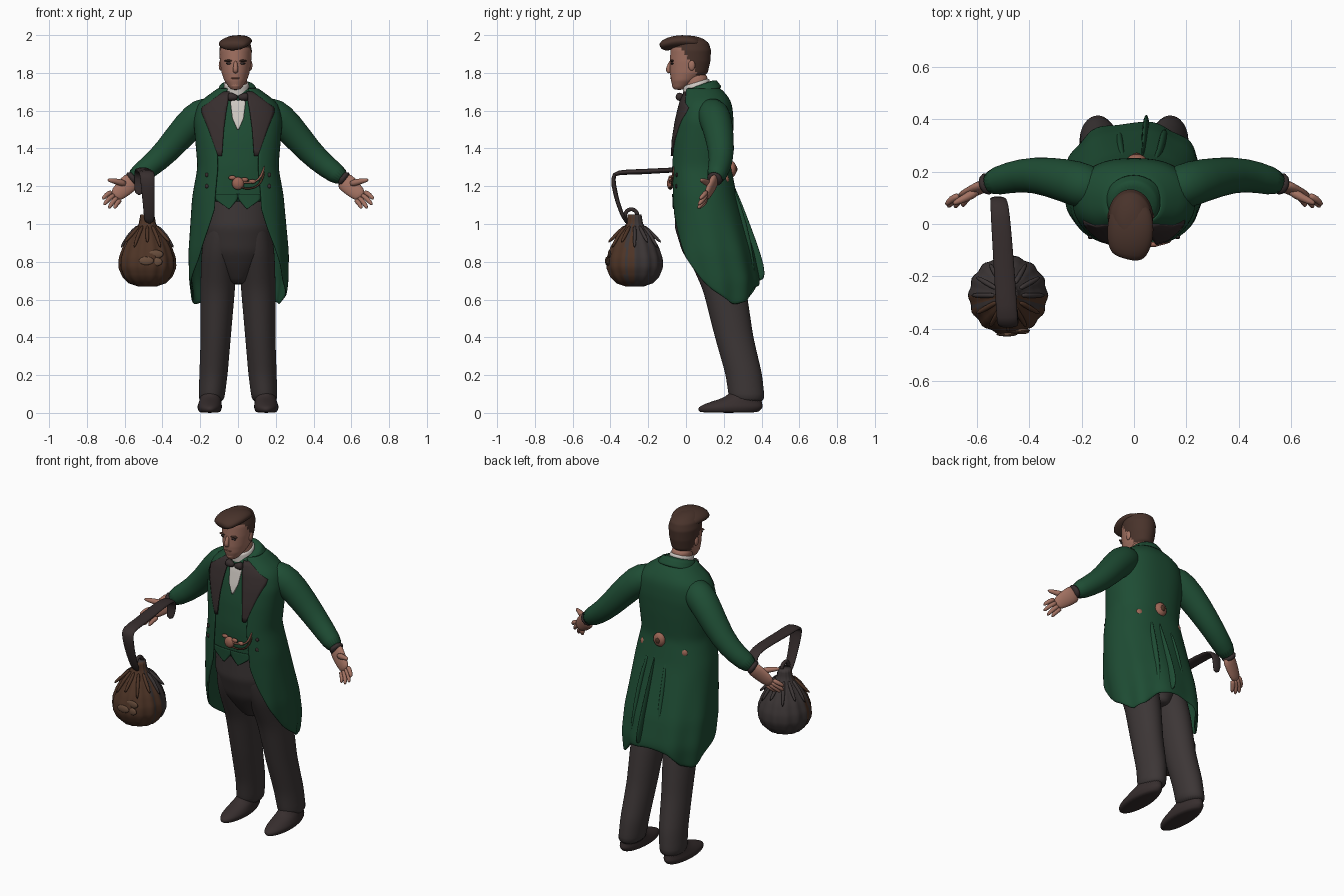
import bpy, bmesh, math
from math import sin, cos, pi
from mathutils import Vector

default_cube = bpy.data.objects.get("Cube")
if default_cube:
    bpy.data.objects.remove(default_cube)


def material(name, r, g, b):
    m = bpy.data.materials.new(name)
    m.use_nodes = True
    m.diffuse_color = (r, g, b, 1)
    bsdf = m.node_tree.nodes["Principled BSDF"]
    bsdf.inputs["Base Color"].default_value = (r, g, b, 1)
    bsdf.inputs["Roughness"].default_value = 0.8
    return m


GREEN = material("coat_green", .013, .073, .034)
TROUSER = material("trouser_grey", .046, .037, .037)
LAPEL = material("dark_brown_satin", .038, .027, .027)
SKIN = material("skin", .36, .165, .12)
HAIR = material("brown_hair", .066, .033, .024)
WHITE = material("shirt_white", .62, .58, .54)
LEATHER = material("bag_leather", .075, .034, .019)
PATCH = material("bag_patch_tan", .14, .075, .045)
ROSE = material("rose_ornament", .33, .13, .09)


def finish(name, bm, mats, rule=None, subdivide=1, thick=0):
    bmesh.ops.recalc_face_normals(bm, faces=bm.faces)
    for f in bm.faces:
        f.smooth = True
        if rule:
            f.material_index = rule(f.calc_center_median(), f.normal)
    mesh = bpy.data.meshes.new(name)
    bm.to_mesh(mesh)
    bm.free()
    for m in mats:
        mesh.materials.append(m)
    ob = bpy.data.objects.new(name, mesh)
    bpy.context.collection.objects.link(ob)
    if thick:
        mod = ob.modifiers.new("thickness", "SOLIDIFY")
        mod.thickness, mod.offset = thick, 0
    if subdivide:
        ob.modifiers.new("smooth", "SUBSURF").levels = subdivide
        ob.modifiers["smooth"].render_levels = subdivide


def grid(name, rows, mats, closed=False, capped=False, **kw):
    """Skin a list of equally long point rows."""
    bm = bmesh.new()
    vs = [[bm.verts.new(p) for p in row] for row in rows]
    n = len(rows[0])
    for a, b in zip(vs, vs[1:]):
        for i in range(n if closed else n - 1):
            j = (i + 1) % n
            bm.faces.new((a[i], a[j], b[j], b[i]))
    if capped:
        bm.faces.new(vs[0])
        bm.faces.new(vs[-1])
    finish(name, bm, mats, **kw)


def interp(table, v):
    """Linear lookup in rows sorted by their first column."""
    if v <= table[0][0]:
        return table[0][1:]
    for a, b in zip(table, table[1:]):
        if v <= b[0]:
            t = (v - a[0]) / (b[0] - a[0])
            return [p + (q - p) * t for p, q in zip(a[1:], b[1:])]
    return table[-1][1:]


def loft(name, table, mats, rows=16, n=32, tilt=0, ripple=0, lobes=12, **kw):
    """Stack ellipses given as (z, x, y, x radius, y radius)."""
    low, high = table[0][0], table[-1][0]
    out = []
    for k in range(rows + 1):
        z = low + (high - low) * k / rows
        x, y, rx, ry = interp(table, z)
        ring = []
        for i in range(n):
            a = 2 * pi * i / n
            w = 1 + ripple * cos(lobes * a)
            ring.append((x + rx * w * cos(a), y + ry * w * sin(a), z + tilt * ry * sin(a)))
        out.append(ring)
    grid(name, out, mats, closed=True, capped=True, **kw)


def tube(name, pts, radii, mat, side=(0, 1, 0), flat=1, n=12):
    """Sweep an ellipse along a path."""
    pts = [Vector(p) for p in pts]
    rows = []
    for i, p in enumerate(pts):
        t = (pts[min(i + 1, len(pts) - 1)] - pts[max(i - 1, 0)]).normalized()
        u = Vector(side)
        u = (u - t * u.dot(t)).normalized()
        v = t.cross(u)
        rows.append([p + radii[i] * (u * cos(2 * pi * k / n) + v * flat * sin(2 * pi * k / n)) for k in range(n)])
    grid(name, rows, [mat], closed=True, capped=True)


def ball(name, loc, scale, mat):
    bm = bmesh.new()
    bmesh.ops.create_uvsphere(bm, u_segments=16, v_segments=10, radius=1)
    for v in bm.verts:
        v.co = Vector(loc) + Vector(a * b for a, b in zip(v.co, scale))
    finish(name, bm, [mat], subdivide=0)


# Body silhouette: z, half width, front y, back y
BODY = [(.57, .23, .0, .365), (.7, .248, -.03, .375), (.85, .252, -.055, .345), (1, .24, -.065, .3),
        (1.15, .228, -.07, .255), (1.3, .2, -.075, .225), (1.45, .213, -.063, .235), (1.55, .222, -.045, .238),
        (1.64, .2, -.022, .23), (1.68, .14, -.005, .205), (1.72, .09, .01, .165)]
BOXY = .8


def body_point(angle, z, grow=0):
    """Boxy at the front, round at the back."""
    rx, front, back = interp(BODY, z)
    s, c = sin(angle), cos(angle)
    ry = (back - front) / 2 + grow
    depth = c ** BOXY if c > 0 else c
    return (rx + grow) * math.copysign(abs(s) ** BOXY, s), (front + back) / 2 - ry * depth, z


def front_y(x, z, lift):
    s = min(abs(x) / (interp(BODY, z)[0] + lift), 1) ** (1 / BOXY)
    return body_point(math.asin(s), z, lift)[1]


def panel(name, table, mat, side=1, lift=.01, steps=12, across=8):
    """Thin cloth lying on the chest: rows of (z, inner x, outer x)."""
    rows = []
    for k in range(steps + 1):
        z = table[0][0] + (table[-1][0] - table[0][0]) * k / steps
        a, b = interp(table, z)
        xs = [side * (a + (b - a) * i / across) for i in range(across + 1)]
        rows.append([(x, front_y(x, z, lift), z) for x in xs])
    grid(name, rows, [mat], thick=.006, subdivide=0)


# Waistcoat under the coat
levels = [1.12 + .6 * k / 18 for k in range(19)]
grid("waistcoat", [[body_point(2 * pi * i / 40, z, -.008) for i in range(40)] for z in levels],
     [GREEN], closed=True, capped=True, subdivide=0)
for s in (-1, 1):
    panel("waistcoat_point", [(1.08, .045, .05), (1.13, .002, .12), (1.16, 0, .12)], GREEN, s, 0)

# Tailcoat with cutaway front and long hem (hem height by angle from front)
HEM = [(25, 1.08), (35, .96), (50, .82), (70, .7), (90, .625), (112, .57), (135, .59), (155, .66), (180, .68)]
columns = [25 + 310 * i / 62 for i in range(63)]
coat_rows = []
for k in range(31):
    row = []
    for d in columns:
        hem = interp(HEM, min(d, 360 - d))[0]
        z = 1.72 + (hem - 1.72) * k / 30
        fold = .008 * sin(math.radians(d * 9)) * max(0, 1.1 - z) * 2
        row.append(body_point(math.radians(d), z, .008 + fold))
    coat_rows.append(row)
grid("tailcoat", coat_rows, [GREEN], thick=.012)
loft("coat_collar", [(1.68, 0, .085, .12, .11), (1.74, -.005, .075, .088, .082)], [GREEN], rows=4, tilt=.35)

# Back pleats and ornaments: one pleat stands out as a thin fin
tube("tail_fin", [(.03, .22, 1.25), (.035, .265, 1.1), (.04, .325, .9), (.045, .37, .76), (.05, .378, .69)],
     [.015, .035, .05, .052, .042], GREEN, flat=.25)
for x in (-.05, .1):
    tube("tail_pleat", [(x * .7, .22, 1.24), (x, .272, 1.1), (x * 1.1, .325, .9), (x * 1.2, .35, .69)],
         [.012, .022, .026, .024], GREEN, flat=.6)
ball("back_rosette", (.01, .243, 1.29), (.038, .024, .042), ROSE)
ball("rosette_heart", (.01, .262, 1.29), (.016, .01, .018), LEATHER)
for s in (-1, 1):
    ball("back_button", (s * .135, .208, 1.235), (.025, .02, .026), ROSE)

# Shirt, lapels, bow tie and waist chain
panel("shirt_front", [(1.5, -.004, .004), (1.56, -.03, .03), (1.64, -.04, .04), (1.68, -.04, .04)], WHITE, 1, 0)
for s in (-1, 1):
    panel("lapel", [(1.36, .085, .105), (1.5, .075, .155), (1.61, .06, .2), (1.63, .055, .17), (1.7, .045, .075)],
          LAPEL, s, .014)
    tube("bow_tie", [(0, -.034, 1.668), (s * .025, -.038, 1.672), (s * .055, -.028, 1.675)], [.012, .02, .028],
         LAPEL, flat=1)
    for z in (1.2, 1.26):
        ball("coat_button", (s * .165, front_y(.165, z, .014), z), (.011, .006, .011), LAPEL)
ball("waist_rosette", (0, -.083, 1.215), (.032, .018, .034), ROSE)
for x, z in ((-.03, 1.245), (.035, 1.235), (.075, 1.225)):
    ball("waist_charm", (x, front_y(x, z, .01), z), (.02, .01, .012), ROSE)
for drop in (0, .03):
    chain = [(-.02, 1.235 - drop), (.04, 1.215 - drop), (.09, 1.22 - drop), (.125, 1.25 - drop), (.14, 1.31 - drop)]
    tube("waist_chain", [(x, front_y(x, z, .014), z) for x, z in chain], [.006] * 5,
         LEATHER if drop else ROSE, n=8)

# Trousers and shoes
loft("trouser_seat", [(.68, 0, .19, .05, .085), (.76, 0, .165, .12, .125), (.85, 0, .13, .18, .15),
                      (.98, 0, .088, .19, .148), (1.16, 0, .075, .18, .135)], [TROUSER])
for s in (-1, 1):
    loft("trouser_leg", [(.05, s * .142, .325, .067, .094), (.2, s * .13, .307, .075, .097),
                         (.4, s * .118, .255, .08, .102), (.65, s * .108, .205, .092, .115),
                         (.85, s * .1, .135, .094, .135), (.98, s * .085, .09, .088, .125),
                         (1.08, s * .08, .08, .07, .1)], [TROUSER], rows=20)
    loft("shoe", [(0, s * .15, .225, .055, .155), (.03, s * .15, .235, .067, .175), (.055, s * .148, .26, .06, .142),
                  (.08, s * .145, .3, .056, .1), (.12, s * .142, .32, .05, .075)], [LAPEL], rows=10)

# Arms and hands
for s in (-1, 1):
    def at(*p):
        return (s * p[0], p[1], p[2])
    tube("sleeve", [at(.12, .12, 1.605), at(.19, .145, 1.585), at(.265, .168, 1.52), at(.38, .19, 1.38),
                    at(.47, .18, 1.3), at(.57, .15, 1.232)], [.07, .09, .083, .069, .06, .051], GREEN, n=20)
    tube("cuff", [at(.545, .158, 1.25), at(.578, .147, 1.227)], [.044, .046], LAPEL, n=20)
    tube("palm", [at(.55, .155, 1.24), at(.585, .14, 1.208), at(.62, .122, 1.175), at(.66, .105, 1.14)],
         [.024, .023, .021, .015], SKIN, flat=2.2)
    tips = [(.655, .065, 1.08), (.685, .06, 1.08), (.712, .062, 1.098), (.718, .07, 1.13)]
    for i, tip in enumerate(tips):
        base = Vector((.62 + .015 * i, .11, 1.13 + .014 * i))
        mid = (base + Vector(tip)) / 2 + Vector((.006, .006, .004))
        tube("finger", [at(*base), at(*mid), at(*tip)], [.015, .014, .01], SKIN, n=8)
    tube("thumb", [at(.59, .13, 1.21), at(.64, .1, 1.225), at(.695, .075, 1.235)], [.022, .018, .01], SKIN, n=8)

# Head, with hair on the crown, sides and nape
MID = -.013


def hair_rule(c, normal):
    return int(c.z > 1.935 or (c.z > 1.79 and c.y > .06 - (c.z - 1.79) * .6))


HEAD = [(1.71, -.035, .02, .028), (1.725, -.03, .036, .04), (1.76, -.008, .06, .072), (1.8, .015, .074, .1),
        (1.86, .022, .083, .107), (1.92, .025, .087, .108), (1.96, .02, .078, .1), (1.985, .01, .055, .075),
        (1.998, 0, .025, .035)]
loft("head", [(z, MID, y, rx, ry) for z, y, rx, ry in HEAD], [SKIN, HAIR], rows=36, n=40, rule=hair_rule)
loft("neck", [(1.62, 0, .075, .06, .06), (1.8, MID, .045, .058, .065)], [SKIN], rows=6)
loft("shirt_collar", [(1.69, -.005, .06, .072, .075), (1.755, -.01, .052, .064, .07)], [WHITE], rows=5, tilt=.3)
tube("hair_quiff", [(MID, .08, 1.945), (MID, .03, 1.96), (MID, -.02, 1.963), (MID - .004, -.07, 1.958),
                    (MID - .01, -.11, 1.948), (MID - .016, -.132, 1.938)],
     [.07, .086, .092, .088, .074, .05], HAIR, side=(1, 0, .12), flat=.42, n=16)
tube("nose", [(MID, -.078, 1.865), (MID, -.09, 1.835), (MID, -.097, 1.812), (MID, -.08, 1.802)],
     [.009, .012, .016, .012], SKIN, side=(1, 0, 0))
ball("mouth", (MID, -.076, 1.772), (.024, .008, .005), ROSE)
ball("chin", (MID, -.052, 1.735), (.028, .022, .02), SKIN)
for s in (-1, 1):
    ball("ear", (MID + s * .079, .03, 1.84), (.01, .018, .028), SKIN)
    ball("eye", (MID + s * .034, -.073, 1.85), (.018, .008, .006), LAPEL)
    ball("eyebrow", (MID + s * .036, -.074, 1.864), (.024, .01, .006), HAIR)

# Drawstring bag
BAG = [(.67, .05), (.685, .095), (.72, .13), (.77, .15), (.82, .148), (.88, .127), (.94, .092), (.975, .062),
       (1, .045), (1.05, .036)]
BX, BY = -.48, -.272
loft("bag", [(z, BX, BY, r, r) for z, r in BAG], [TROUSER, LEATHER], rows=24, n=72, ripple=.025, lobes=14,
     rule=lambda c, normal: int(normal.y < -.15), subdivide=0)
for x, z, w in ((-.435, .84, .04), (-.485, .805, .04), (-.43, .8, .03)):
    r = interp(BAG, z)[0]
    ball("bag_patch", (x, BY - math.sqrt(r * r - (x - BX) ** 2), z), (w, .008, .022), PATCH)
for i in range(12):
    a = 2 * pi * i / 12
    path = [(BX + r * cos(a), BY + r * sin(a), z) for r, z in ((.045, .995), (.1, .94), (.142, .87 + .03 * (i % 2)))]
    tube("bag_tassel", path, [.01, .012, .007], LEATHER if sin(a) < 0 else TROUSER, side=(0, .1, 1), n=8)
ring = [(BX + .01, -.29 + .035 * cos(a), 1.04 + .04 * sin(a)) for a in (pi * k / 6 for k in range(13))]
tube("bag_ring", ring, [.012] * 13, LAPEL, side=(1, 0, 0), n=8)
tube("bag_strap", [(-.47, -.31, 1), (-.47, -.345, 1.06), (-.475, -.375, 1.16), (-.48, -.39, 1.25), (-.483, -.37, 1.275),
                   (-.49, -.25, 1.275), (-.5, -.1, 1.285), (-.51, .04, 1.29), (-.515, .09, 1.27), (-.52, .1, 1.21),
                   (-.525, .085, 1.15)],
     [.028, .03, .036, .04, .042, .042, .04, .038, .034, .03, .024], LAPEL, side=(1, 0, 0), flat=.35)
